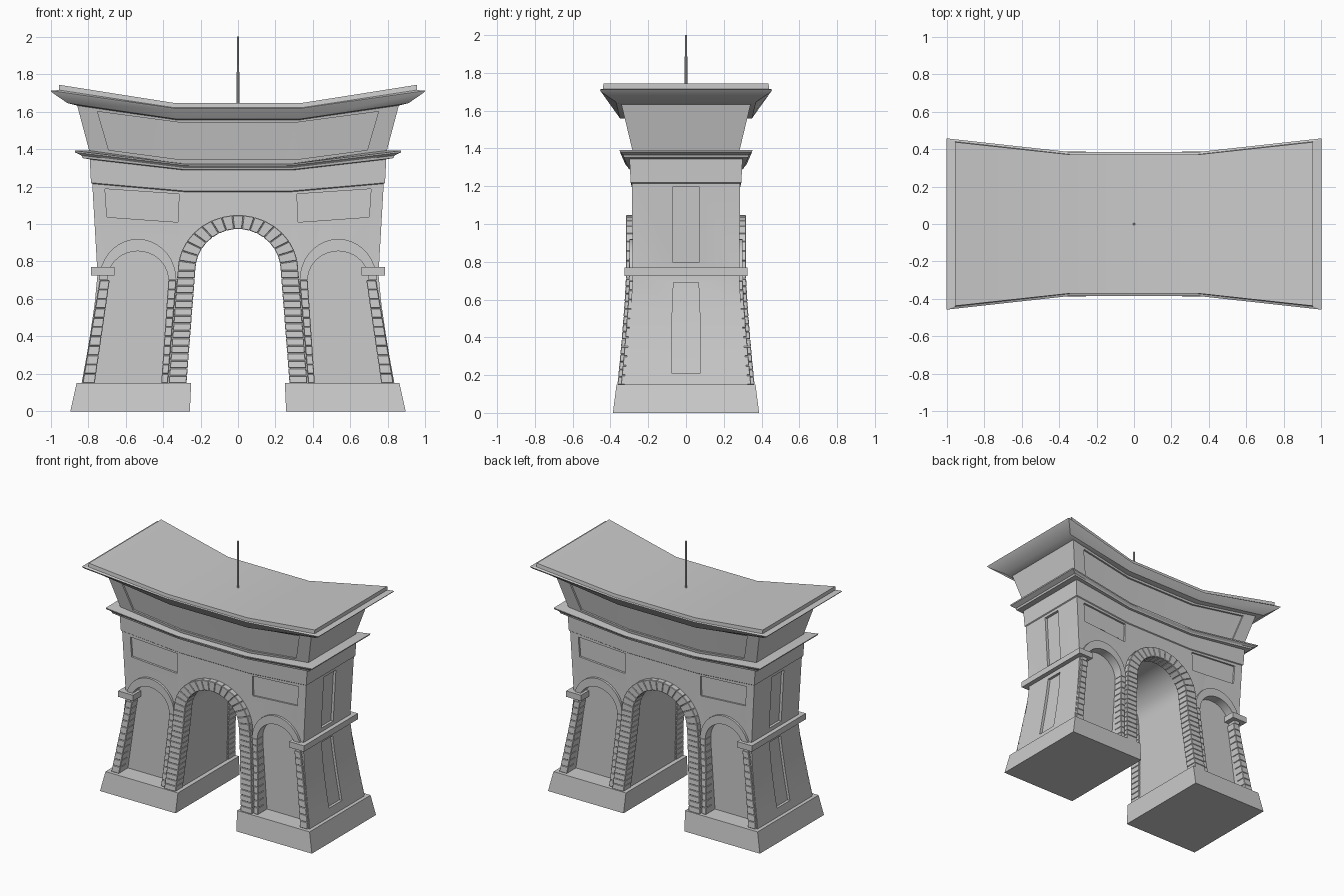
import bpy, bmesh, math
from mathutils import Vector
from mathutils.bvhtree import BVHTree
from mathutils.geometry import normal

if "Cube" in bpy.data.objects:
    bpy.data.objects.remove(bpy.data.objects["Cube"])


def finish(bm, name, smooth=False):
    me = bpy.data.meshes.new(name)
    bm.to_mesh(me)
    bm.free()
    ob = bpy.data.objects.new(name, me)
    bpy.context.collection.objects.link(ob)
    if smooth:
        shade(ob)
    return ob


def shade(ob):
    bpy.ops.object.select_all(action='DESELECT')
    ob.select_set(True)
    bpy.context.view_layer.objects.active = ob
    bpy.ops.object.shade_smooth_by_angle(angle=math.radians(22))


def outward(bm):
    bmesh.ops.recalc_face_normals(bm, faces=bm.faces)
    if bm.calc_volume(signed=True) < 0:
        bmesh.ops.reverse_faces(bm, faces=bm.faces)
    return bm


def loft(levels):
    """Stack of 8-point rings: (half x, end half y, end z, mid x, mid half y, mid z)."""
    bm = bmesh.new()
    rings = []
    for hx, ye, ze, mx, ym, zm in levels:
        pts = [(-hx, -ye, ze), (-mx, -ym, zm), (mx, -ym, zm), (hx, -ye, ze),
               (hx, ye, ze), (mx, ym, zm), (-mx, ym, zm), (-hx, ye, ze)]
        rings.append([bm.verts.new(p) for p in pts])
    for a, b in zip(rings, rings[1:]):
        for i in range(8):
            j = (i + 1) % 8
            bm.faces.new((a[i], a[j], b[j], b[i]))
    for r in (rings[0], rings[-1]):
        for q in ((0, 1, 6, 7), (1, 2, 5, 6), (2, 3, 4, 5)):
            bm.faces.new([r[i] for i in q])
    return outward(bm)


def prism(bm, front, back):
    """Closed solid between two matching outlines."""
    front, back = [Vector(p) for p in front], [Vector(p) for p in back]
    if normal(front).dot(back[0] - front[0]) > 0:
        front.reverse()
        back.reverse()
    a = [bm.verts.new(p) for p in front]
    b = [bm.verts.new(p) for p in back]
    bm.faces.new(a)
    bm.faces.new(b[::-1])
    for i in range(len(a)):
        j = (i + 1) % len(a)
        bm.faces.new((a[i], b[i], b[j], a[j]))
    return bm


def panel(tree, cols, axis, sign, depth=0.014):
    """Recess cutter following the wall; cols are columns of (across, z) points."""
    bm = bmesh.new()
    grids = []
    for off in (0.03, -depth):
        grid = []
        for col in cols:
            line = []
            for u, z in col:
                o = Vector((u, 2 * sign, z) if axis == 1 else (2 * sign, u, z))
                d = Vector((0, -sign, 0) if axis == 1 else (-sign, 0, 0))
                line.append(bm.verts.new(tree.ray_cast(o, d)[0] - d * off))
            grid.append(line)
        grids.append(grid)
    n, m = len(cols), len(cols[0])
    for g in grids:
        for i in range(n - 1):
            for k in range(m - 1):
                bm.faces.new((g[i][k], g[i + 1][k], g[i + 1][k + 1], g[i][k + 1]))
    rim = [(i, 0) for i in range(n)] + [(n - 1, k) for k in range(1, m)]
    rim += [(i, m - 1) for i in range(n - 2, -1, -1)] + [(0, k) for k in range(m - 2, 0, -1)]
    f, b = grids
    for (i, k), (p, q) in zip(rim, rim[1:] + rim[:1]):
        bm.faces.new((f[i][k], f[p][q], b[p][q], b[i][k]))
    return bm


def carve(ob, cutters):
    for bm in cutters:
        cut = finish(outward(bm), "cutter")
        cut.hide_render = True
        mod = ob.modifiers.new("carve", 'BOOLEAN')
        mod.object, mod.operation, mod.solver = cut, 'DIFFERENCE', 'EXACT'
        bpy.context.view_layer.objects.active = ob
        bpy.ops.object.modifier_apply(modifier=mod.name)
        bpy.data.objects.remove(cut)
    shade(ob)


def flare(z):
    return max(0.0, (0.73 - z) / 0.58) ** 1.3


def wall_y(z):
    return 0.282 + 0.045 * flare(z)


def lerp(a, b, t):
    return a + (b - a) * t


def arch_sections(left, right, cx, spring, inner, outer, n_jamb, n_arch, z0=0.15):
    """Runs of (inner point, outer point) up one jamb, over, and down the other."""
    def jamb(j):
        return [((lerp(j[0], j[2], i / n_jamb), lerp(z0, spring, i / n_jamb)),
                 (lerp(j[1], j[3], i / n_jamb), lerp(z0, spring, i / n_jamb)))
                for i in range(n_jamb + 1)]
    top = []
    for i in range(n_arch + 1):
        a = math.pi * (1 - i / n_arch)
        c, s = math.cos(a), math.sin(a)
        top.append(((cx + inner[0] * c, spring + inner[1] * s),
                    (cx + outer[0] * c, spring + outer[1] * s)))
    return [jamb(left), top, jamb(right)[::-1]]


def block(bm, shape, sx, sy, proud):
    prism(bm, [(sx * x, sy * (wall_y(z) + proud), z) for x, z in shape],
          [(sx * x, sy * (wall_y(z) - 0.055), z) for x, z in shape])


def stones(bm, runs, sx, sy, proud, gap):
    for run in runs:
        for (i0, o0), (i1, o1) in zip(run, run[1:]):
            def mix(a, b, t):
                return (lerp(a[0], b[0], t), lerp(a[1], b[1], t))
            block(bm, [mix(i0, i1, gap), mix(o0, o1, gap), mix(o0, o1, 1 - gap), mix(i0, i1, 1 - gap)],
                  sx, sy, proud)


def outline(runs, grow):
    """Inner outline of an arch, widened a little, dropped below the wall foot."""
    pts = []
    for run in runs:
        for a, b in run:
            p = Vector(a) + (Vector(b) - Vector(a)).normalized() * grow
            if not pts or (p - pts[-1]).length > 0.012:
                pts.append(p)
    return [(pts[0].x, 0.1)] + [tuple(p) for p in pts] + [(pts[-1].x, 0.1)]


# arch layouts
main = arch_sections((-0.275, -0.37, -0.228, -0.322), (0.275, 0.37, 0.228, 0.322),
                     0, 0.75, (0.228, 0.223), (0.322, 0.298), 15, 17)
niche = arch_sections((0.41, 0.375, 0.372, 0.329), (0.765, 0.83, 0.685, 0.737),
                      0.535, 0.70, (0.163, 0.155), (0.206, 0.22), 11, 18)

# main body with frieze
levels = []
for z in (0.14, 0.28, 0.42, 0.57, 0.73):
    levels.append((0.75 + 0.085 * flare(z), wall_y(z), z, 0.29, wall_y(z), z))
levels += [(0.778, 0.287, 1.215, 0.29, 0.277, 1.172), (0.785, 0.293, 1.22, 0.29, 0.283, 1.177),
           (0.792, 0.30, 1.36, 0.29, 0.288, 1.30)]
bm = loft(levels)
tree = BVHTree.FromBMesh(bm)
body = finish(bm, "arch_body")

# passage, niches and wall panels
shape = outline(main, 0.008)
cuts = [prism(bmesh.new(), [(x, -1, z) for x, z in shape], [(x, 1, z) for x, z in shape])]
shape = outline(niche, 0.004)
for sx in (-1, 1):
    for sy in (-1, 1):
        cuts.append(prism(bmesh.new(), [(sx * x, sy * 0.6, z) for x, z in shape],
                          [(sx * x, sy * 0.23, z) for x, z in shape]))
        cuts.append(panel(tree, [[(sx * 0.32, 1.01), (sx * 0.315, 1.16)],
                                 [(sx * 0.70, 1.037), (sx * 0.71, 1.187)]], 1, sy))
    cuts.append(panel(tree, [[(s * 0.072, 0.80), (s * 0.072, 1.195)] for s in (-1, 1)], 0, sx, 0.02))
    cuts.append(panel(tree, [[(s * 0.078, 0.21), (s * 0.075, 0.42), (s * 0.072, 0.57), (s * 0.066, 0.69)]
                             for s in (-1, 1)], 0, sx, 0.02))
carve(body, cuts)

# attic with long recessed panels
bm = loft([(0.79, 0.28, 1.375, 0.30, 0.262, 1.305), (0.862, 0.345, 1.645, 0.30, 0.31, 1.575)])
tree = BVHTree.FromBMesh(bm)
attic = finish(bm, "attic")
carve(attic, [panel(tree, [[(-0.69, 1.395), (-0.75, 1.60)], [(-0.30, 1.343), (-0.30, 1.54)],
                           [(0.30, 1.343), (0.30, 1.54)], [(0.69, 1.395), (0.75, 1.60)]], 1, sy)
              for sy in (-1, 1)])

# cornices
finish(loft([(0.79, 0.30, 1.345, 0.29, 0.285, 1.287), (0.83, 0.33, 1.352, 0.29, 0.303, 1.291),
             (0.835, 0.333, 1.366, 0.29, 0.306, 1.30), (0.87, 0.35, 1.382, 0.29, 0.32, 1.313),
             (0.872, 0.352, 1.391, 0.29, 0.322, 1.321), (0.78, 0.27, 1.393, 0.29, 0.25, 1.323)]),
       "middle_cornice", True)
finish(loft([(0.85, 0.335, 1.63, 0.33, 0.30, 1.555), (0.91, 0.37, 1.645, 0.33, 0.35, 1.56),
             (0.99, 0.45, 1.70, 0.34, 0.38, 1.61), (1.0, 0.457, 1.712, 0.34, 0.384, 1.618),
             (0.955, 0.44, 1.715, 0.34, 0.372, 1.621), (0.955, 0.437, 1.743, 0.34, 0.37, 1.646)]),
       "roof_cornice", True)

# plinths and string courses, one per leg
for sx, side in ((-1, "left"), (1, "right")):
    foot = ((0.257, -0.387), (0.895, -0.387), (0.895, 0.387), (0.257, 0.387))
    head = ((0.25, -0.368), (0.862, -0.368), (0.862, 0.368), (0.25, 0.368))
    finish(prism(bmesh.new(), [(sx * x, y, 0) for x, y in foot],
                 [(sx * x, y, 0.15) for x, y in head]), side + "_plinth")
    ring = [(sx * x, y) for x, y in ((0.66, -0.325), (0.785, -0.325), (0.785, 0.325), (0.66, 0.325))]
    finish(prism(bmesh.new(), [(x, y, 0.725) for x, y in ring], [(x, y, 0.77) for x, y in ring]),
           side + "_string_course")

# arch stones and smooth niche hoods
big, small, hoods = bmesh.new(), bmesh.new(), bmesh.new()
for sy in (-1, 1):
    stones(big, main, 1, sy, 0.036, 0.01)
    for sx in (-1, 1):
        stones(small, [niche[0], niche[2]], sx, sy, 0.018, 0.01)
        block(hoods, [a for a, b in niche[1]] + [b for a, b in niche[1]][::-1], sx, sy, 0.018)
for bm, name in ((big, "main_arch_stones"), (small, "niche_jamb_stones")):
    bev = finish(bm, name).modifiers.new("bevel", 'BEVEL')
    bev.width, bev.segments = 0.003, 1
finish(hoods, "niche_hoods", True)

# roof pole
bm = bmesh.new()
bmesh.ops.create_cone(bm, cap_ends=True, segments=10, radius1=0.008, radius2=0.006, depth=0.37)
bmesh.ops.translate(bm, verts=bm.verts, vec=(0, 0, 1.815))
finish(bm, "roof_pole", True)
